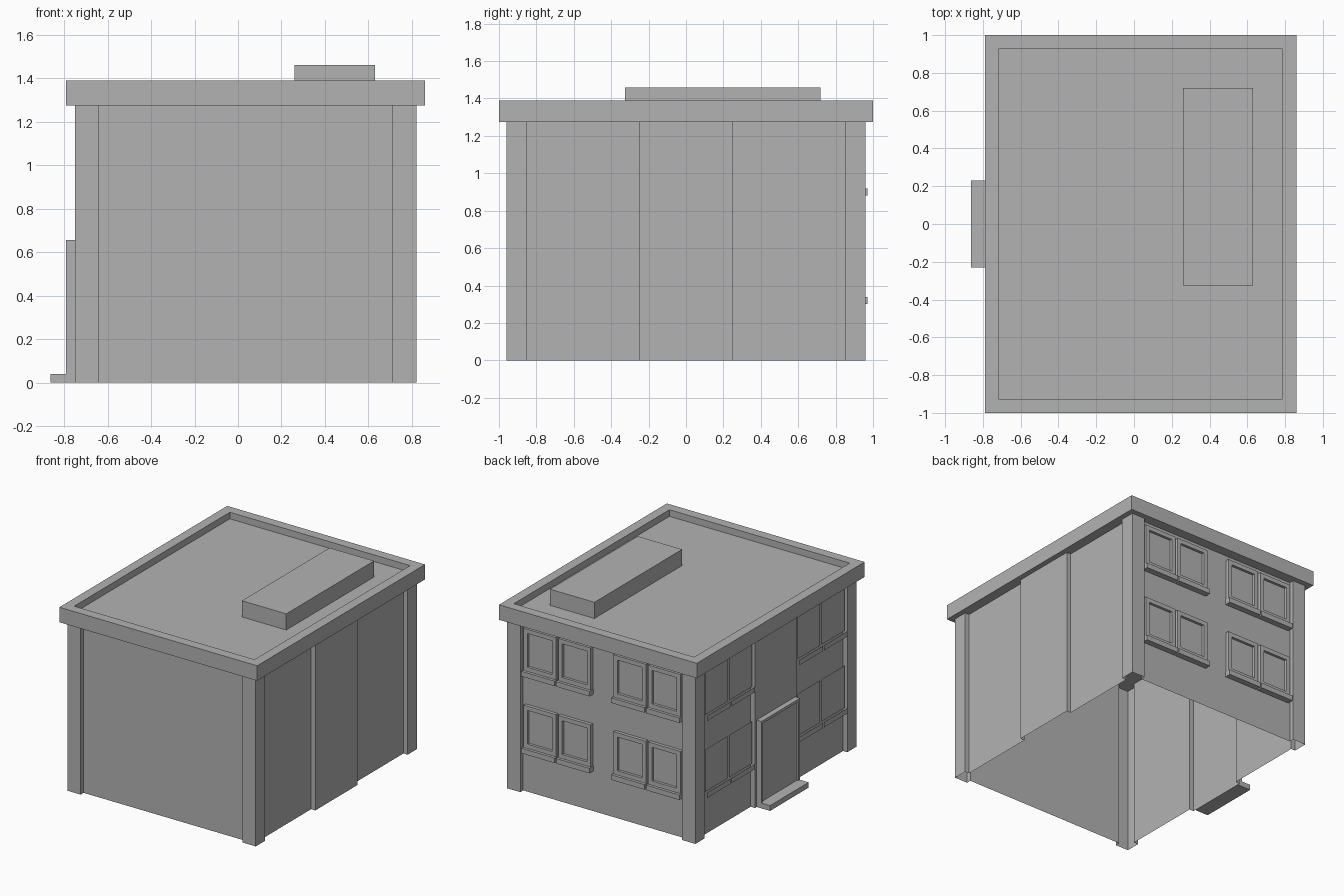
import bpy
import bmesh
from mathutils import Vector

cube = bpy.data.objects.get("Cube")
if cube:
    bpy.data.objects.remove(cube, do_unlink=True)

# One plain colour for the whole building
GREY = (0.45, 0.45, 0.45, 1)
plaster = bpy.data.materials.new("grey_plaster")
plaster.use_nodes = True
plaster.diffuse_color = GREY
plaster.node_tree.nodes["Principled BSDF"].inputs["Base Color"].default_value = GREY

CX, HX, HY = 0.035, 0.785, 0.96        # plan centre and half sizes
RECESS, PIER, BAY = 0.035, 0.11, 0.25  # wall recess, corner pier, half centre bay
WALL_TOP = 1.275


def finish(name, bm):
    mesh = bpy.data.meshes.new(name)
    bm.to_mesh(mesh)
    bm.free()
    mesh.materials.append(plaster)
    obj = bpy.data.objects.new(name, mesh)
    bpy.context.collection.objects.link(obj)
    return obj


def box(name, lo, hi, sunk=None, border=0.0, depth=0.0):
    """Box between two corners; the side facing 'sunk' gets a recessed panel."""
    bm = bmesh.new()
    bmesh.ops.create_cube(bm, size=1)
    lo = Vector([min(p) for p in zip(lo, hi)])
    hi = Vector([max(p) for p in zip(lo, hi)])
    for v in bm.verts:
        v.co = Vector([a + (b - a) * (c + 0.5) for a, b, c in zip(lo, hi, v.co)])
    bm.normal_update()
    if sunk:
        n = Vector(sunk)
        face = max(bm.faces, key=lambda f: f.normal.dot(n))
        bmesh.ops.inset_region(bm, faces=[face], thickness=border, use_even_offset=True)
        moved = bmesh.ops.extrude_discrete_faces(bm, faces=[face])["faces"]
        bmesh.ops.translate(bm, verts=moved[0].verts, vec=-n * depth)
    return finish(name, bm)


# Walls: an open shell swept up from a mirrored quarter plan
quarter = [(HX, BAY), (HX - RECESS, BAY), (HX - RECESS, HY - PIER), (HX, HY - PIER),
           (HX, HY), (HX - PIER, HY), (HX - PIER, HY - RECESS)]
plan = []
for sx, sy in ((1, 1), (-1, 1), (-1, -1), (1, -1)):
    points = [(CX + sx * x, sy * y) for x, y in quarter]
    plan += points if sx == sy else points[::-1]
bm = bmesh.new()
low = [bm.verts.new((x, y, 0)) for x, y in plan]
high = [bm.verts.new((x, y, WALL_TOP)) for x, y in plan]
for i in range(len(plan)):
    j = (i + 1) % len(plan)
    bm.faces.new((low[i], low[j], high[j], high[i]))
finish("walls", bm)

# Roof slab with sunken deck, and the raised roof box
box("roof_parapet", (-0.79, -1, WALL_TOP), (0.86, 1, 1.388), (0, 0, 1), 0.073, 0.05)
box("roof_box", (0.26, -0.325, 1.335), (0.63, 0.72, 1.46))


# Windows: framed panel with a projecting sill, on the back and right walls
def window(side, centre, z):
    back = side == "back"
    wall = HY - RECESS if back else CX - HX + RECESS
    out = 1 if back else -1

    def place(along, outward, height):
        a, b = centre + along, wall + out * outward
        return (a, b, height) if back else (b, a, height)

    normal = (0, 1, 0) if back else (-1, 0, 0)
    box(side + "_window", place(-0.135, 0, z), place(0.135, 0.025, z + 0.318),
        normal, 0.032, 0.02)
    box(side + "_sill", place(-0.14, 0, z - 0.038), place(0.14, 0.046, z))


for z in (0.34, 0.92):
    for off in (-0.145, 0.145):
        for s in (-1, 1):
            window("back", CX + s * 0.375 + off, z)
            window("right", s * 0.55 + off, z)

# Entrance door and doorstep
box("door", (-0.79, -0.23, 0.0), (-0.75, 0.23, 0.655), (-1, 0, 0), 0.02, 0.012)
box("doorstep", (-0.862, -0.23, 0), (-0.75, 0.23, 0.04))
